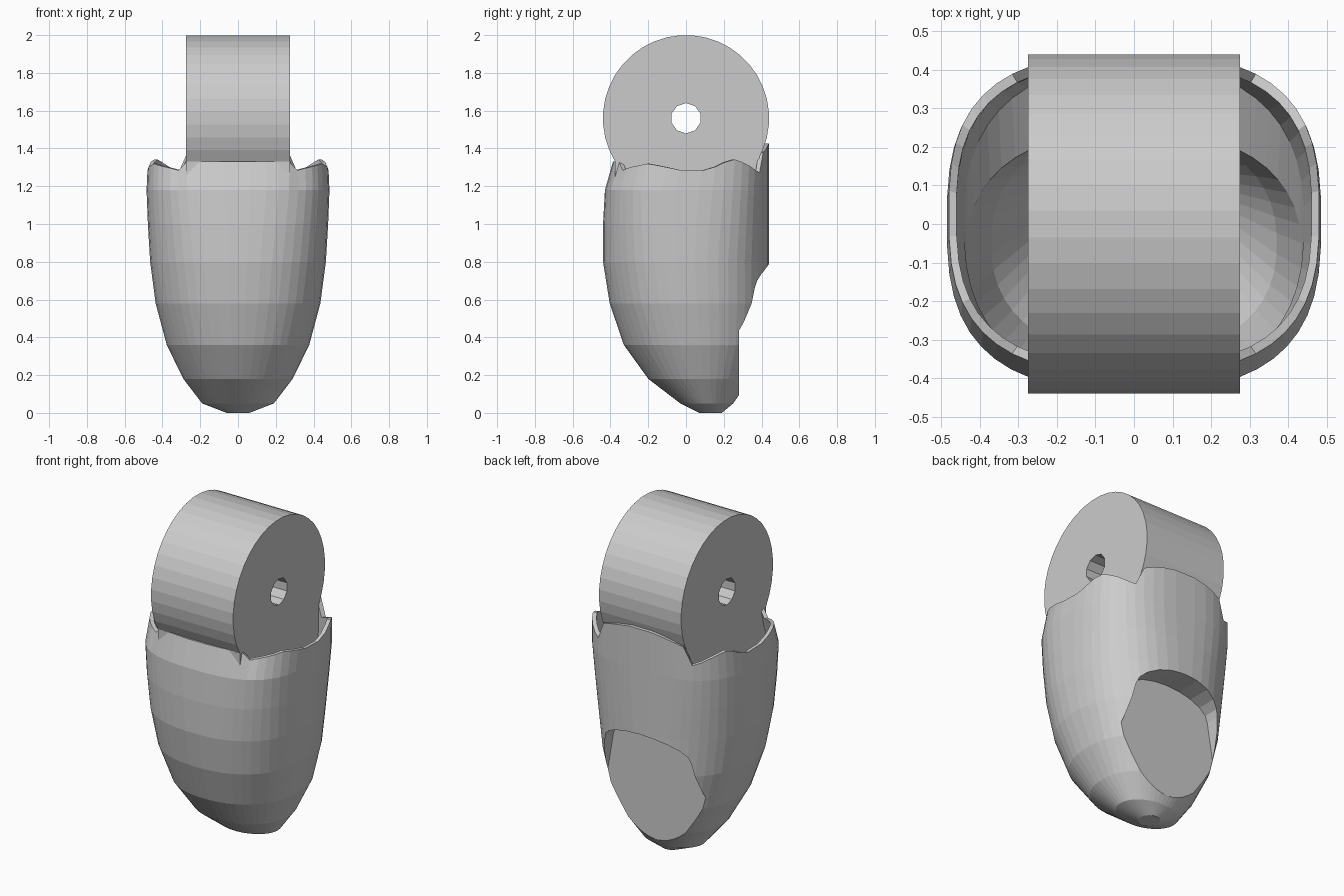
import bpy, bmesh
from math import sin, cos, pi, copysign

if "Cube" in bpy.data.objects:
    bpy.data.objects.remove(bpy.data.objects["Cube"])

SIDES = 48


def make_object(name, bm):
    bmesh.ops.recalc_face_normals(bm, faces=bm.faces[:])
    mesh = bpy.data.meshes.new(name)
    bm.to_mesh(mesh)
    bm.free()
    ob = bpy.data.objects.new(name, mesh)
    bpy.context.collection.objects.link(ob)
    return ob


def prism(name, pts, axis, lo, hi):
    """Extrude a 2D outline along x (pts are y,z) or y (pts are x,z)."""
    bm = bmesh.new()
    place = (lambda p, d: (d, p[0], p[1])) if axis == 'x' else (lambda p, d: (p[0], d, p[1]))
    a = [bm.verts.new(place(p, lo)) for p in pts]
    b = [bm.verts.new(place(p, hi)) for p in pts]
    bm.faces.new(a)
    bm.faces.new(b[::-1])
    for i in range(len(pts)):
        j = (i + 1) % len(pts)
        bm.faces.new((a[i], b[i], b[j], a[j]))
    return make_object(name, bm)


def circle(r, n, cz):
    return [(r * cos(2 * pi * (i + .5) / n), cz + r * sin(2 * pi * (i + .5) / n)) for i in range(n)]


def cut(ob, cutter):
    cutter.hide_render = True
    mod = ob.modifiers.new("cut", 'BOOLEAN')
    mod.operation = 'DIFFERENCE'
    mod.solver = 'EXACT'
    mod.object = cutter
    bpy.context.view_layer.objects.active = ob
    bpy.ops.object.modifier_apply(modifier=mod.name)
    bpy.data.objects.remove(cutter)


def section(hw, yf, yb, n):
    """Superellipse cross-section between a front and a back y."""
    pts = []
    for i in range(SIDES):
        t = 2 * pi * (i + .5) / SIDES
        c, s = cos(t), sin(t)
        pts.append((hw * copysign(abs(c) ** (2 / n), c),
                    (yf + yb) / 2 + (yb - yf) / 2 * copysign(abs(s) ** (2 / n), s)))
    return pts


def rim_height(x, y):
    """Wavy top edge: raised front and back, dipping on the sides."""
    if abs(x) < .285:
        return 1.33 + .012 * abs(x) if y < 0 else 1.43 - .7 * x * x
    wave = [(-.5, 1.265), (-.38, 1.265), (-.3, 1.30), (-.2, 1.32), (-.1, 1.30), (.03, 1.273),
            (.13, 1.29), (.2, 1.325), (.26, 1.342), (.32, 1.32), (.39, 1.27), (.5, 1.27)]
    for (y0, z0), (y1, z1) in zip(wave, wave[1:]):
        if y0 <= y <= y1:
            return z0 + (z1 - z0) * (y - y0) / (y1 - y0)
    return 1.27


# Fingertip shell: outside going up, over the rim, then down the cavity
outer = [(0, .06, .07, .19, 2), (.05, .19, -.03, .25, 2), (.18, .29, -.2, .34, 2.1),
         (.36, .378, -.33, .42, 2.2), (.58, .437, -.405, .44, 2.3), (.8, .466, -.44, .44, 2.4),
         (1.0, .478, -.44, .44, 2.6), (1.18, .485, -.43, .44, 2.8)]
rim_out = (.48, -.387, .44, 2.8)
rim_in = (.46, -.365, .415, 2.8)
inner = [(1.18, .46, -.405, .415, 2.8), (.89, .44, -.41, .41, 2.5), (.8, .435, -.405, .24, 2.4),
         (.5, .37, -.34, .24, 2.3), (.25, .25, -.18, .22, 2.1)]
bm = bmesh.new()
rings = [[bm.verts.new((x, y, z)) for x, y in section(*s)] for z, *s in outer]
lip = section(*rim_out)
heights = [rim_height(x, y) for x, y in lip]
for prof in (rim_out, rim_in):
    rings.append([bm.verts.new((x, y, h)) for (x, y), h in zip(section(*prof), heights)])
rings += [[bm.verts.new((x, y, z)) for x, y in section(*s)] for z, *s in inner]
for a, b in zip(rings, rings[1:]):
    for i in range(SIDES):
        j = (i + 1) % SIDES
        bm.faces.new((a[i], a[j], b[j], b[i]))
bm.faces.new(rings[0])
bm.faces.new(rings[-1])
shell = make_object("fingertip_shell", bm)

# Arched recess at the back, leaving a flat pad
arch = [(.29 * cos(pi * i / 10), .66 + .13 * sin(pi * i / 10)) for i in range(11)]
outline = [(.34, .36), (.36, -.1), (-.36, -.1), (-.34, .36)]
cut(shell, prism("recess_cutter", arch + outline[::-1], 'y', .28, .7))

# Hinge barrel with pin hole
barrel = prism("hinge_barrel", circle(.44, 40, 1.56), 'x', -.275, .275)
cut(barrel, prism("pin_hole_cutter", circle(.08, 10, 1.56), 'x', -.5, .5))

# Web joining the barrel to the shell walls
prism("hinge_web", [(-.375, 1.33), (-.375, 1.05), (.39, 1.05), (.39, 1.355)], 'x', -.275, .275)
